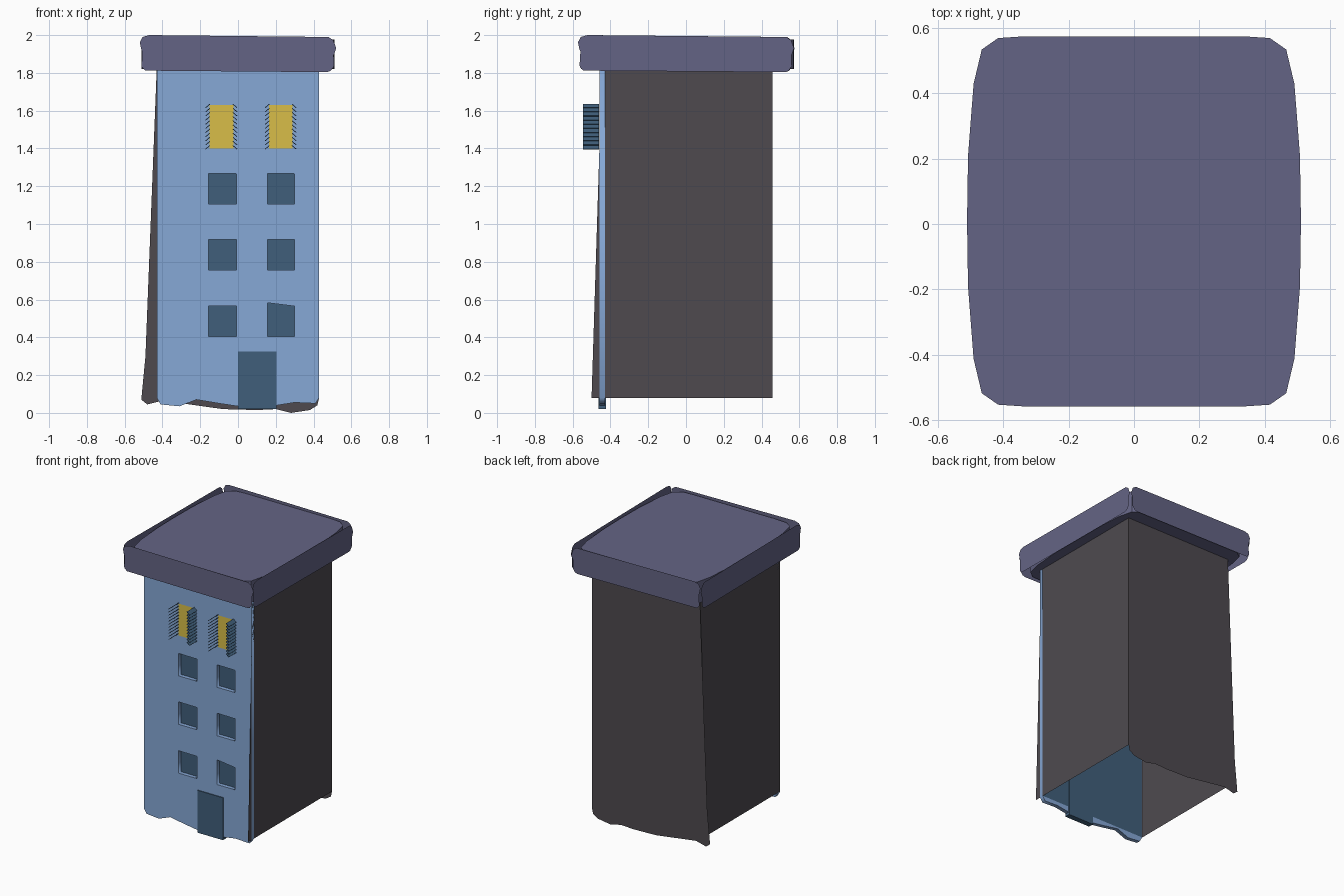
import bpy, bmesh, math
from mathutils import Matrix, Vector

if "Cube" in bpy.data.objects:
    bpy.data.objects.remove(bpy.data.objects["Cube"])


def material(name, rgb):
    m = bpy.data.materials.new(name)
    lin = [(c / 255 / 12.92 if c < 11 else ((c / 255 + 0.055) / 1.055) ** 2.4) for c in rgb]
    m.diffuse_color = (*lin, 1)
    m.use_nodes = True
    m.node_tree.nodes["Principled BSDF"].inputs["Base Color"].default_value = m.diffuse_color
    return m


WALL = material("dark_grey", (78, 74, 79))
FRONT = material("light_blue", (134, 168, 214))
GLASS = material("deep_blue", (64, 95, 123))
LIT = material("yellow", (216, 190, 72))
ROOF = material("slate_purple", (100, 100, 133))


def add_object(name, bm, mat):
    bmesh.ops.recalc_face_normals(bm, faces=bm.faces[:])
    me = bpy.data.meshes.new(name)
    bm.to_mesh(me)
    bm.free()
    me.materials.append(mat)
    ob = bpy.data.objects.new(name, me)
    bpy.context.collection.objects.link(ob)
    return ob


def sheet(name, points, mat, place, depth=None):
    """Flat outline put in space by place(a, b), optionally extruded."""
    bm = bmesh.new()
    f = bm.faces.new([bm.verts.new(place(a, b)) for a, b in points])
    if depth:
        r = bmesh.ops.extrude_face_region(bm, geom=[f], use_keep_orig=True)
        bmesh.ops.translate(bm, vec=Vector(depth),
                            verts=[g for g in r["geom"] if isinstance(g, bmesh.types.BMVert)])
    bmesh.ops.triangulate(bm, faces=[g for g in bm.faces if len(g.verts) > 4])
    return add_object(name, bm, mat)


def at_y(y):
    return lambda a, b: (a, y, b)


def at_x(x):
    return lambda a, b: (x, a, b)


def rect(a0, a1, b0, b1):
    return [(a0, b0), (a1, b0), (a1, b1), (a0, b1)]


# window openings, slightly crooked
COLUMNS = ((-0.155, -0.008), (0.155, 0.298))
holes = []
for i, z in enumerate((0.405, 0.757, 1.106)):
    for j, (x0, x1) in enumerate(COLUMNS):
        s = 0.016 if i == 0 and j == 1 else 0.0
        holes.append([(x0, z), (x1, z), (x1, z + 0.16), (x0, z + 0.162 + s)])

# front wall: filled outline with window holes and an uneven foot
front_outline = [(-0.43, 1.83), (-0.43, 0.08), (-0.41, 0.045), (-0.31, 0.035), (-0.22, 0.07),
                 (-0.1, 0.05), (0, 0.035), (0.205, 0.04), (0.3, 0.055), (0.41, 0.05),
                 (0.43, 0.08), (0.43, 1.83)]
cu = bpy.data.curves.new("front_outline", "CURVE")
cu.dimensions = "2D"
cu.fill_mode = "BOTH"
cu.extrude = 0.014
for loop in [front_outline] + holes:
    sp = cu.splines.new("POLY")
    sp.points.add(len(loop) - 1)
    for p, (a, b) in zip(sp.points, loop):
        p.co = (a, b, 0, 1)
    sp.use_cyclic_u = True
tmp = bpy.data.objects.new("front_outline", cu)
bpy.context.collection.objects.link(tmp)
bm = bmesh.new()
me = bpy.data.meshes.new_from_object(tmp.evaluated_get(bpy.context.evaluated_depsgraph_get()))
bm.from_mesh(me)
bmesh.ops.remove_doubles(bm, verts=bm.verts[:], dist=1e-5)
bm.transform(Matrix.Translation((0, -0.444, 0)) @ Matrix.Rotation(math.pi / 2, 4, "X"))
bpy.data.objects.remove(tmp)
bpy.data.meshes.remove(me)
add_object("front_wall", bm, FRONT)

# dark panel behind the windows, and the door
sheet("window_backing", rect(-0.425, 0.425, 0.08, 1.82), GLASS, at_y(-0.427))
sheet("door", rect(0, 0.205, 0.02, 0.325), GLASS, at_y(-0.464), (0, 0.04, 0))

# side walls and the flared back wall
sheet("left_wall", rect(-0.457, 0.457, 0.08, 1.83), WALL, at_x(-0.43))
sheet("right_wall", [(-0.5, 0.08), (0.457, 0.08), (0.457, 1.83), (-0.445, 1.83)],
      WALL, at_x(0.43))
back = [(-0.43, 1.83), (-0.43, 1.5), (-0.49, 0.3), (-0.495, 0.2), (-0.512, 0.07),
        (-0.48, 0.045), (-0.4, 0.065), (-0.28, 0.07), (-0.2, 0.05), (-0.08, 0.02),
        (0.1, 0.015), (0.2, 0.02), (0.28, 0.0), (0.38, 0.015), (0.42, 0.04), (0.43, 0.08),
        (0.43, 1.83)]
sheet("back_wall", back, WALL, at_y(0.457))

# lit windows with open louvred shutters
for n, (x0, x1) in enumerate(((-0.152, -0.024), (0.163, 0.289))):
    sheet(f"lit_window_{n}", rect(x0, x1, 1.4, 1.63), LIT, at_y(-0.463))
    for side, x, d in (("left", x0 - 0.008, 1), ("right", x1 + 0.008, -1)):
        bm = bmesh.new()
        for k in range(11):
            m = (Matrix.Translation((x, -0.503, 1.406 + k * 0.0219))
                 @ Matrix.Rotation(math.radians(-40 * d), 4, "Y")
                 @ Matrix.Diagonal((0.03, 0.084, 0.004, 1)))
            bmesh.ops.create_cube(bm, size=1, matrix=m)
        add_object(f"shutter_{n}_{side}", bm, GLASS)

# roof slab with bowed sides and clipped corners
quarter = [(0.51, 0.0), (0.507, 0.2), (0.49, 0.42), (0.465, 0.525), (0.415, 0.56), (0.34, 0.565)]
slab = (quarter + [(-x, y) for x, y in reversed(quarter)]
        + [(-x, -y) for x, y in quarter[1:]] + [(x, -y) for x, y in reversed(quarter[1:])])
sheet("roof_slab", slab, ROOF, lambda a, b: (a, b + 0.008, 1.82), (0, 0, 0.157))


# fascia boards with wobbly ends; u is distance in from each end
END_A = [(0.08, 1.815), (0.03, 1.812), (0.01, 1.83), (0.008, 1.855), (0.022, 1.89),
         (0.008, 1.925), (0.0, 1.962), (0.015, 1.99), (0.05, 2.0), (0.09, 1.986)]
END_B = [(0.08, 1.982), (0.04, 1.99), (0.015, 1.972), (0.0, 1.93), (0.018, 1.88),
         (0.012, 1.835), (0.03, 1.81), (0.05, 1.804), (0.09, 1.815)]


def fascia(a, b):
    return [(a + u, z) for u, z in END_A] + [(b - u, z) for u, z in END_B]


sheet("front_fascia", fascia(-0.52, 0.52), ROOF, at_y(-0.566))
sheet("back_fascia", fascia(-0.52, 0.51), ROOF, at_y(0.578))
sheet("right_fascia", fascia(-0.572, 0.572), ROOF, at_x(0.517))
sheet("left_fascia", fascia(-0.566, 0.575), ROOF, at_x(-0.52))
